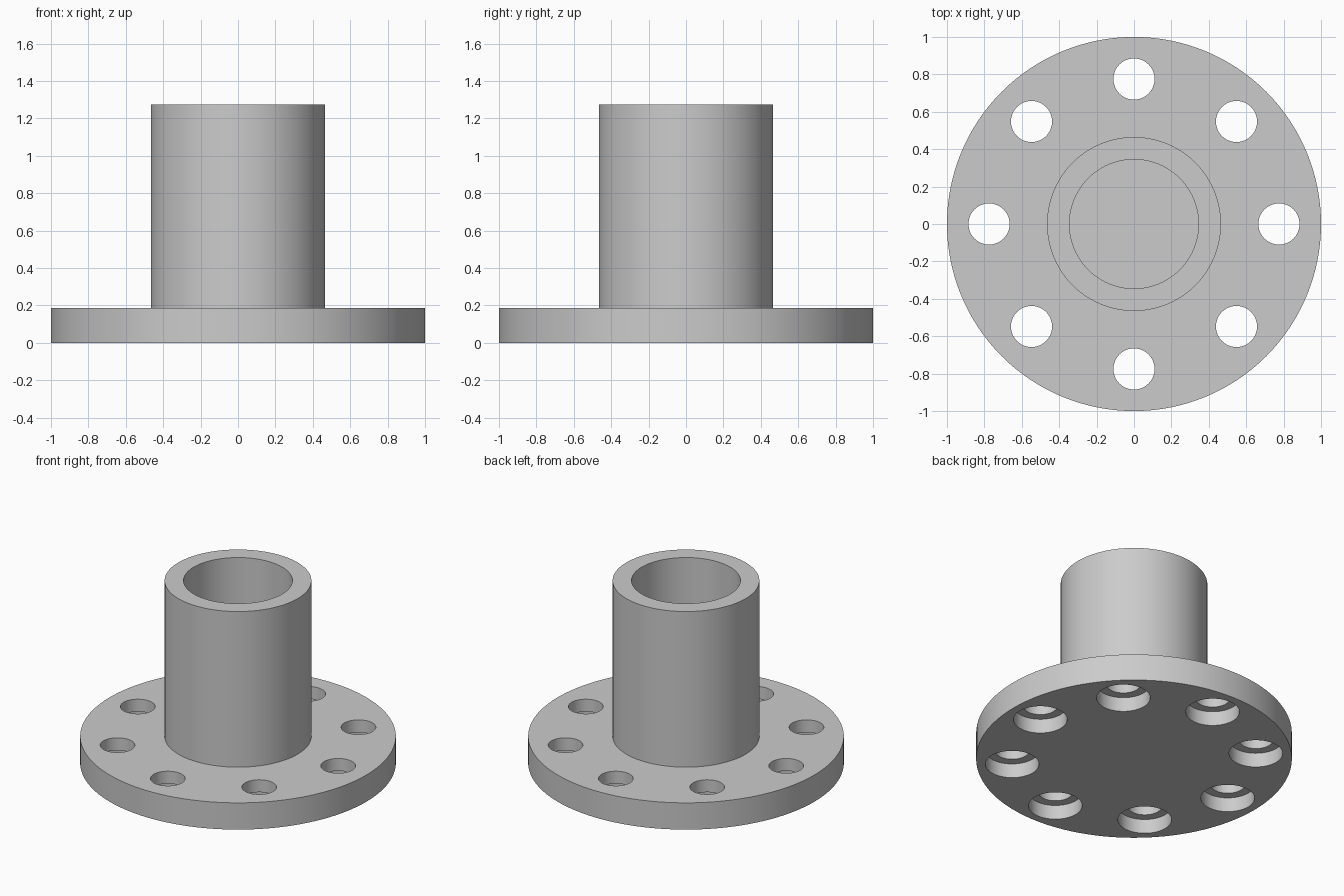
import bpy
import bmesh
from math import cos, sin, pi, radians
from mathutils import Vector

old = bpy.data.objects.get("Cube")
if old:
    bpy.data.objects.remove(old, do_unlink=True)

FLANGE_TOP = 0.187
NECK_TOP = 1.275
BOLT_CIRCLE = 0.775
BOLT_COUNT = 8

steel = bpy.data.materials.new("steel_grey")
steel.use_nodes = True
steel.diffuse_color = (0.6, 0.6, 0.6, 1)
steel.node_tree.nodes["Principled BSDF"].inputs["Base Color"].default_value = (0.6, 0.6, 0.6, 1)


def lathe(bm, profile, centre=(0, 0), steps=96):
    """Turn an (r, z) profile around a vertical axis through centre."""
    axis = Vector((centre[0], centre[1], 0))
    verts = [bm.verts.new(axis + Vector((r, 0, z))) for r, z in profile]
    edges = [bm.edges.new(pair) for pair in zip(verts, verts[1:])]
    bmesh.ops.spin(bm, geom=verts + edges, cent=axis, axis=(0, 0, 1),
                   angle=2 * pi, steps=steps, use_merge=True)


def finish(bm, name):
    bmesh.ops.remove_doubles(bm, verts=bm.verts, dist=0.0001)
    bmesh.ops.recalc_face_normals(bm, faces=bm.faces)
    mesh = bpy.data.meshes.new(name)
    bm.to_mesh(mesh)
    bm.free()
    mesh.materials.append(steel)
    obj = bpy.data.objects.new(name, mesh)
    bpy.context.collection.objects.link(obj)
    return obj


def activate(obj):
    bpy.ops.object.select_all(action='DESELECT')
    obj.select_set(True)
    bpy.context.view_layer.objects.active = obj


# Flange disc
bm = bmesh.new()
lathe(bm, [(0, 0), (1, 0), (1, FLANGE_TOP), (0, FLANGE_TOP)], steps=128)
flange = finish(bm, "flange")

# Bolt holes, counterbored from below
bm = bmesh.new()
for i in range(BOLT_COUNT):
    a = 2 * pi * i / BOLT_COUNT
    lathe(bm, [(0, -0.1), (0.17, -0.1), (0.17, 0.1), (0.11, 0.1), (0.11, 0.3), (0, 0.3)],
          (BOLT_CIRCLE * cos(a), BOLT_CIRCLE * sin(a)), 48)
cutter = finish(bm, "bolt_hole_cutter")
cutter.hide_render = True

activate(flange)
cut = flange.modifiers.new("bolt_holes", 'BOOLEAN')
cut.operation = 'DIFFERENCE'
cut.solver = 'EXACT'
cut.object = cutter
bpy.ops.object.modifier_apply(modifier=cut.name)
bpy.data.objects.remove(cutter, do_unlink=True)

# Hollow neck, its bore ending on the flange face
bm = bmesh.new()
lathe(bm, [(0.465, FLANGE_TOP), (0.465, NECK_TOP), (0.345, NECK_TOP), (0.345, FLANGE_TOP)])
neck = finish(bm, "neck")

for part in (flange, neck):
    activate(part)
    bpy.ops.object.shade_smooth_by_angle(angle=radians(30))
